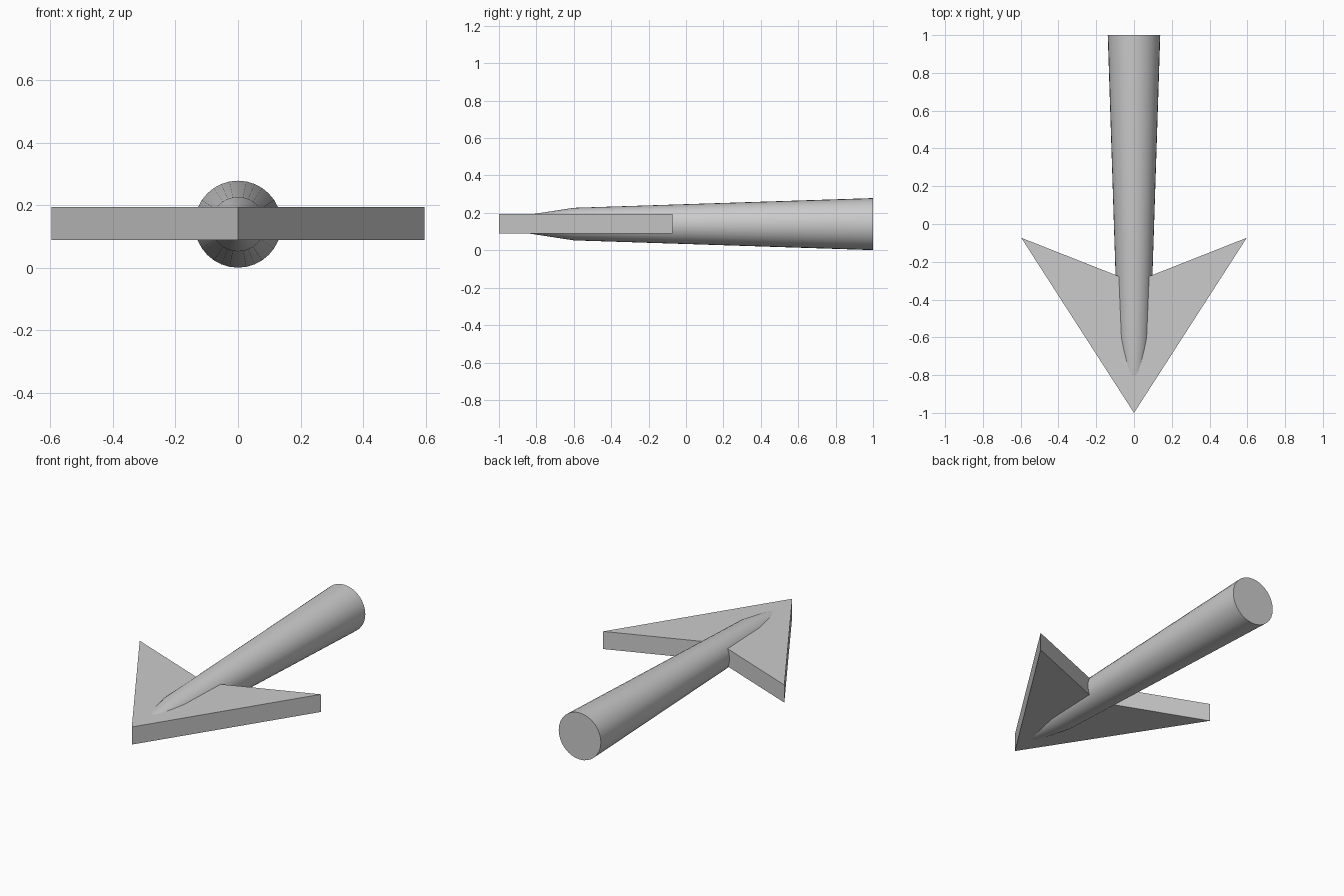
import bpy, bmesh, math

if "Cube" in bpy.data.objects:
    bpy.data.objects.remove(bpy.data.objects["Cube"])

def make_object(name, bm):
    bmesh.ops.recalc_face_normals(bm, faces=bm.faces)
    mesh = bpy.data.meshes.new(name)
    bm.to_mesh(mesh)
    bm.free()
    obj = bpy.data.objects.new(name, mesh)
    bpy.context.collection.objects.link(obj)
    return obj

# round shaft: tapers forward, with a steeper taper buried in the head
SIDES, AXIS_Z = 32, 0.14
profile = [(1.0, 0.139), (-0.6, 0.087), (-0.9, 0.041)]  # (y, radius)
bm = bmesh.new()
rings = []
for y, r in profile:
    angles = [2 * math.pi * i / SIDES for i in range(SIDES)]
    rings.append([bm.verts.new((r * math.cos(a), y, AXIS_Z + r * math.sin(a))) for a in angles])
for a, b in zip(rings, rings[1:]):
    for i in range(SIDES):
        j = (i + 1) % SIDES
        bm.faces.new((a[i], a[j], b[j], b[i]))
bm.faces.new(rings[0])
bm.faces.new(rings[-1])
shaft = make_object("shaft", bm)
bpy.context.view_layer.objects.active = shaft
shaft.select_set(True)
bpy.ops.object.shade_smooth_by_angle(angle=math.radians(30))

# flat barbed head: swept-back outline extruded upward
outline = [(0, -1), (0.597, -0.073), (0.085, -0.275), (0, -0.31),
           (-0.085, -0.275), (-0.597, -0.073)]
bm = bmesh.new()
base = bm.faces.new([bm.verts.new((x, y, 0.09)) for x, y in outline])
top = bmesh.ops.extrude_face_region(bm, geom=[base], use_keep_orig=True)
bmesh.ops.translate(bm, vec=(0, 0, 0.105),
                    verts=[g for g in top["geom"] if isinstance(g, bmesh.types.BMVert)])
make_object("arrow_head", bm)
